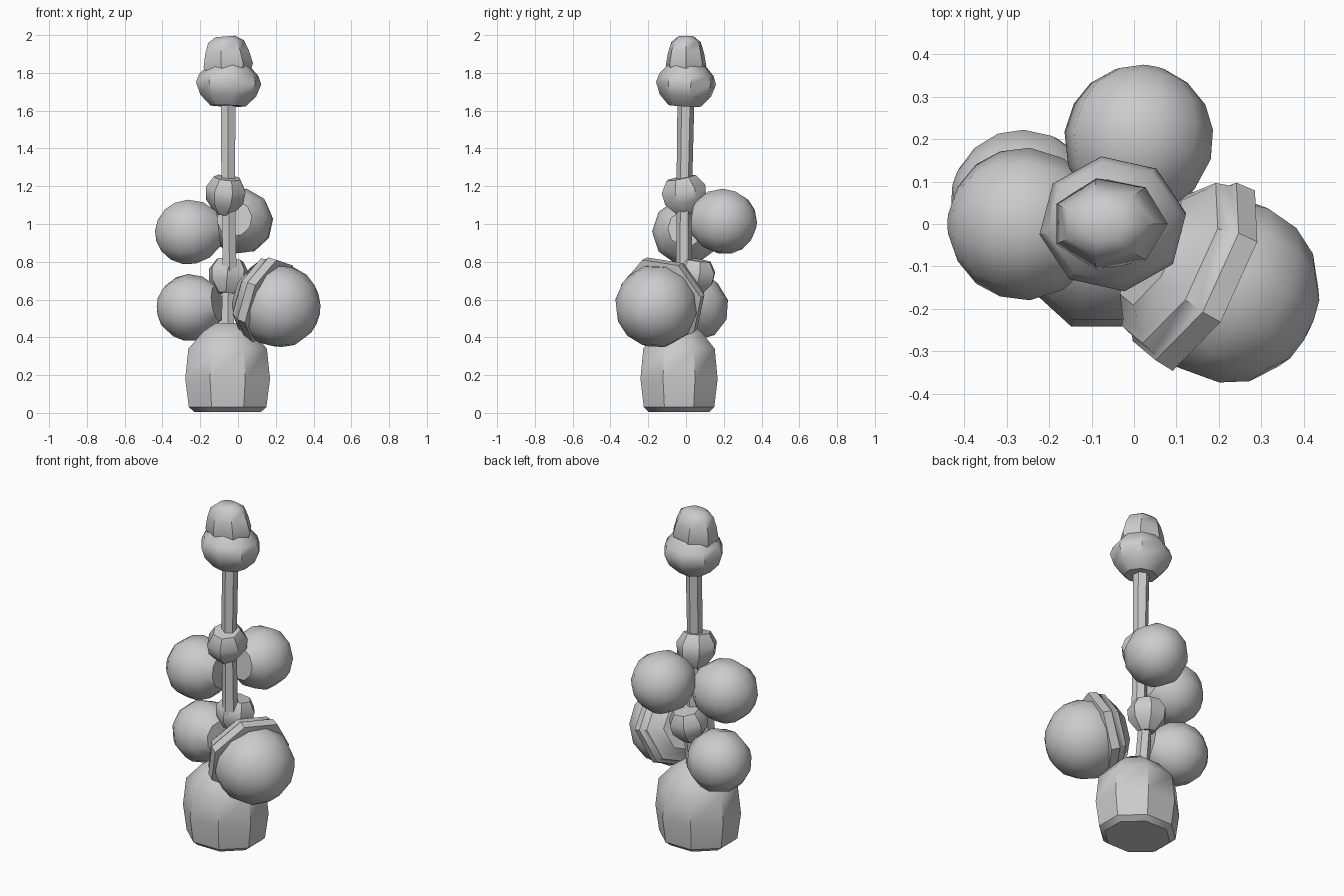
import bpy, bmesh, math
from mathutils import Vector, Matrix

if "Cube" in bpy.data.objects:
    bpy.data.objects.remove(bpy.data.objects["Cube"])


def lathe(name, center, axis, profile, sides, turn=0.0, squash=(1, 1)):
    """Low-poly turned solid: profile is (distance along axis, radius) pairs."""
    bm = bmesh.new()
    rings = []
    for h, r in profile:
        ring = []
        for i in range(sides):
            a = 2 * math.pi * (i + turn) / sides
            ring.append(bm.verts.new((r * math.cos(a) * squash[0],
                                      r * math.sin(a) * squash[1], h)))
        rings.append(ring)
    for lo, hi in zip(rings, rings[1:]):
        for i in range(sides):
            j = (i + 1) % sides
            bm.faces.new((lo[i], lo[j], hi[j], hi[i]))
    bm.faces.new(list(reversed(rings[0])))
    bm.faces.new(rings[-1])
    d = Vector(axis).normalized()
    rot = Vector((0, 0, 1)).rotation_difference(d).to_matrix().to_4x4()
    bm.transform(Matrix.Translation(center) @ rot)
    mesh = bpy.data.meshes.new(name)
    bm.to_mesh(mesh)
    bm.free()
    obj = bpy.data.objects.new(name, mesh)
    bpy.context.collection.objects.link(obj)
    bpy.ops.object.select_all(action='DESELECT')
    obj.select_set(True)
    bpy.context.view_layer.objects.active = obj
    bpy.ops.object.shade_smooth_by_angle(angle=math.radians(40))
    return obj


def rod(name, a, b, r0, r1):
    a, b = Vector(a), Vector(b)
    return lathe(name, a, b - a, [(0, r0), ((b - a).length, r1)], 6, 0.5)


FRUIT = [(-0.92, 0.55), (-0.55, 0.88), (-0.1, 1.02), (0.3, 0.97),
         (0.62, 0.80), (0.87, 0.50), (0.99, 0.16)]


def fruit(name, center, axis, r, sides=10):
    return lathe(name, center, axis, [(h * r, q * r) for h, q in FRUIT], sides, 0.5)


# barrel-shaped base
lathe("base", (-0.055, -0.037, 0), (0, 0, 1),
      [(0.005, 0.19), (0.03, 0.222), (0.18, 0.243), (0.34, 0.225),
       (0.43, 0.14), (0.475, 0.07)], 8, 0.5, (1, 0.91))

# stem in three lengths
rod("lower_stem", (-0.055, 0.0, 0.42), (-0.05, 0.04, 0.72), 0.04, 0.036)
rod("middle_stem", (-0.045, -0.01, 0.75), (-0.05, -0.01, 1.12), 0.043, 0.04)
rod("upper_stem", (-0.052, -0.01, 1.15), (-0.052, 0.0, 1.68), 0.041, 0.045)

# joints where the fruits branch off
KNOT = [(-0.095, 0.05), (-0.03, 0.105), (0.03, 0.112), (0.085, 0.075)]
lathe("lower_joint", (-0.052, 0.05, 0.725), (0.1, 0.15, 1), KNOT, 7, 0.2, (0.98, 0.98))
lathe("upper_joint", (-0.065, -0.01, 1.155), (0.1, -0.2, 1),
      [(h * 1.08, r * 1.03) for h, r in KNOT], 7, 0.6, (0.95, 1.05))

# three small fruits
fruit("upper_left_fruit", (-0.263, 0.0, 0.957), (-1, 0.0, -0.12), 0.176)
fruit("upper_back_fruit", (0.012, 0.202, 1.013), (0.2, 1, -0.1), 0.173)
fruit("lower_left_fruit", (-0.258, 0.05, 0.557), (-1, 0.35, -0.15), 0.174)

# large fruit with stepped cap
axis = Vector((0.83, -0.43, -0.33))
fruit("large_fruit", (0.22, -0.157, 0.564), axis, 0.217, 12)
lathe("large_fruit_cap", (0.135, -0.115, 0.605), axis,
      [(-0.11, 0.14), (-0.065, 0.195), (-0.055, 0.215), (-0.02, 0.225),
       (-0.01, 0.238), (0.04, 0.242), (0.05, 0.2)], 7, 0.3)

# crowning double bud
lathe("lower_bud", (-0.05, 0, 1.74), (0.03, 0.05, 1),
      [(-0.115, 0.095), (-0.06, 0.15), (0.005, 0.175), (0.05, 0.158), (0.1, 0.11)],
      8, 0.2, (1, 0.92))
lathe("upper_bud", (-0.055, 0, 1.8), (-0.08, 0, 1),
      [(0.0, 0.12), (0.04, 0.138), (0.11, 0.122), (0.165, 0.1), (0.193, 0.055)],
      7, 0.0, (1, 0.8))
